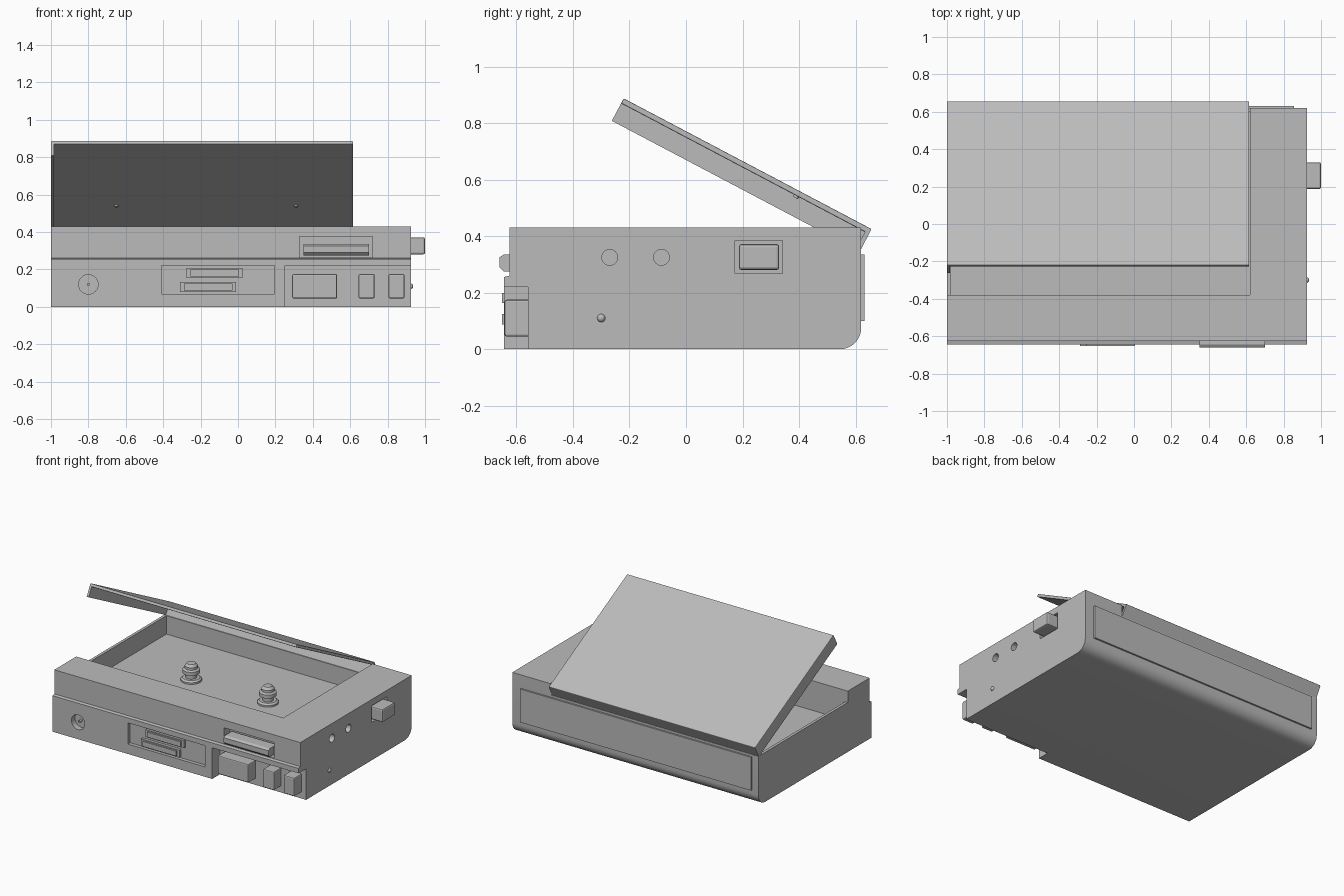
import bpy, bmesh, math
from mathutils import Matrix, Vector

cube = bpy.data.objects.get("Cube")
if cube:
    bpy.data.objects.remove(cube, do_unlink=True)

grey = bpy.data.materials.new("plain grey")
grey.use_nodes = True
COL = (0.5, 0.5, 0.5, 1)
grey.diffuse_color = COL
grey.node_tree.nodes["Principled BSDF"].inputs["Base Color"].default_value = COL


def finish(name, bm):
    bmesh.ops.recalc_face_normals(bm, faces=bm.faces)
    me = bpy.data.meshes.new(name)
    bm.to_mesh(me)
    bm.free()
    me.materials.append(grey)
    ob = bpy.data.objects.new(name, me)
    bpy.context.scene.collection.objects.link(ob)
    return ob


def box(name, x, y, z, bevel=0):
    """Box from (min, max) ranges, optionally with bevelled edges."""
    bm = bmesh.new()
    bmesh.ops.create_cube(bm, size=1)
    for v in bm.verts:
        v.co = Vector([r[0] if c < 0 else r[1] for c, r in zip(v.co, (x, y, z))])
    if bevel:
        bmesh.ops.bevel(bm, geom=bm.edges[:], offset=bevel, segments=2,
                        profile=0.5, affect='EDGES')
    return finish(name, bm)


def prism(name, profile, x0, x1):
    """Extrude a (y, z) profile along x."""
    bm = bmesh.new()
    f = bm.faces.new([bm.verts.new((x0, y, z)) for y, z in profile])
    ext = bmesh.ops.extrude_face_region(bm, geom=[f])
    bmesh.ops.translate(bm, vec=(x1 - x0, 0, 0),
                        verts=[v for v in ext["geom"] if isinstance(v, bmesh.types.BMVert)])
    return finish(name, bm)


def cyl(name, loc, r1, r2, depth, axis='Z', seg=32):
    bm = bmesh.new()
    rot = {'Z': Matrix(), 'X': Matrix.Rotation(math.pi / 2, 4, 'Y'),
           'Y': Matrix.Rotation(math.pi / 2, 4, 'X')}[axis]
    bmesh.ops.create_cone(bm, cap_ends=True, segments=seg, radius1=r1, radius2=r2,
                          depth=depth, matrix=Matrix.Translation(loc) @ rot)
    return finish(name, bm)


def lathe(name, loc, profile, seg=32):
    """Revolve a (radius, height) profile around z."""
    bm = bmesh.new()
    vs = [bm.verts.new((r, 0, z)) for r, z in profile]
    es = [bm.edges.new(p) for p in zip(vs, vs[1:])]
    bmesh.ops.spin(bm, geom=vs + es, cent=(0, 0, 0), axis=(0, 0, 1),
                   angle=math.tau, steps=seg)
    bmesh.ops.remove_doubles(bm, verts=bm.verts, dist=1e-5)
    bmesh.ops.translate(bm, vec=loc, verts=bm.verts)
    return finish(name, bm)


def smooth(ob):
    bpy.ops.object.select_all(action='DESELECT')
    ob.select_set(True)
    bpy.context.view_layer.objects.active = ob
    bpy.ops.object.shade_smooth_by_angle(angle=math.radians(30))


def cut(ob, cutters):
    """Subtract the cutters from ob, then discard them."""
    for c in cutters:
        m = ob.modifiers.new("cut", 'BOOLEAN')
        m.operation, m.solver, m.object = 'DIFFERENCE', 'EXACT', c
    dg = bpy.context.evaluated_depsgraph_get()
    me = bpy.data.meshes.new_from_object(ob.evaluated_get(dg))
    ob.modifiers.clear()
    ob.data = me
    for c in cutters:
        bpy.data.objects.remove(c, do_unlink=True)


# Body: side profile with stepped front and rounded lower back edge
R = 0.075
arc = [(0.62 - R + R * math.sin(a), R - R * math.cos(a))
       for a in (i * math.pi / 16 for i in range(9))]
body = prism("body", [(-0.645, 0)] + arc +
             [(0.62, 0.43), (-0.625, 0.43), (-0.625, 0.26), (-0.645, 0.255)], -1, 0.925)
cut(body, [
    box("rim_cut", (-1.1, 0.62), (-0.38, 0.8), (0.35, 0.6)),
    box("well_cut", (-0.98, 0.62), (-0.38, 0.6), (0.22, 0.6)),
    prism("key_cut", [(-0.56, -0.1), (-0.56, 0.22), (-0.8, 0.22), (-0.8, -0.1)], 0.25, 1.1),
    box("switch_cut", (-0.41, 0.195), (-0.8, -0.62), (0.07, 0.22)),
    box("slot_cut", (0.33, 0.72), (-0.8, -0.56), (0.265, 0.375)),
    cyl("dial_cut", (-0.8, -0.645, 0.12), 0.052, 0.052, 0.08, 'Y'),
    cyl("jack_cut_a", (0.925, -0.27, 0.325), 0.028, 0.028, 0.08, 'X'),
    cyl("jack_cut_b", (0.925, -0.087, 0.325), 0.028, 0.028, 0.08, 'X'),
    box("side_cut", (0.9, 1.1), (0.173, 0.342), (0.268, 0.385)),
])
smooth(body)

# Lid: thin plate with a left flange and a hinge flange, swung open
hinge = Matrix.Translation((0, 0.657, 0.425)) @ Matrix.Rotation(math.radians(-27.8), 4, 'X')
L = 0.992
lid_parts = [
    box("lid_plate", (-1, 0.615), (-L, 0), (-0.02, 0), 0.004),
    box("lid_side_flange", (-1, -0.985), (-L, 0), (-0.09, -0.004)),
    box("lid_hinge_flange", (-1, 0.615), (-0.016, 0), (-0.09, -0.004)),
]
for x in (-0.65, 0.31):
    lid_parts.append(cyl("lid_stud", (x, -0.29, -0.022), 0.01, 0.01, 0.012, seg=16))
for p in lid_parts:
    p.matrix_world = hinge

# Spindles in the well
for i, x in enumerate((-0.45, 0.15)):
    smooth(lathe("spindle_%d" % (i + 1), (x, 0.12, 0.22),
                 [(0, 0), (0.068, 0), (0.068, 0.012), (0.056, 0.022), (0.036, 0.022),
                  (0.036, 0.05), (0.056, 0.055), (0.056, 0.08), (0.042, 0.088),
                  (0.042, 0.105), (0.028, 0.122), (0, 0.126)]))

# Front keys: one wide, two narrow
for i, (a, b) in enumerate(((0.29, 0.53), (0.645, 0.73), (0.805, 0.89))):
    box("key_%d" % (i + 1), (a, b), (-0.642, -0.55), (0.045, 0.175), 0.007)

# Two slide switches, each a rail with a raised grip
for i, (a, b, z) in enumerate(((-0.275, 0.025, 0.155), (-0.31, -0.01, 0.08))):
    box("switch_rail_%d" % (i + 1), (a, b), (-0.64, -0.61), (z, z + 0.052))
    box("switch_grip_%d" % (i + 1), (a + 0.02, b - 0.02), (-0.651, -0.61), (z + 0.008, z + 0.044))

# Release latch in the upper slot
prism("latch", [(-0.57, 0.275), (-0.645, 0.275), (-0.66, 0.29), (-0.66, 0.325),
                (-0.645, 0.335), (-0.57, 0.335)], 0.35, 0.70)

# Round socket pin, side button, indicator and jack pins
cyl("socket_pin", (-0.8, -0.62, 0.12), 0.008, 0.008, 0.03, 'Y', 16)
box("side_button", (0.88, 1.0), (0.187, 0.33), (0.28, 0.372), 0.01)
bm = bmesh.new()
bmesh.ops.create_uvsphere(bm, u_segments=16, v_segments=10, radius=0.015,
                          matrix=Matrix.Translation((0.922, -0.3, 0.11)))
smooth(finish("indicator", bm))

# Raised back panel
box("back_panel", (-0.95, 0.855), (0.61, 0.632), (0.1, 0.335))
